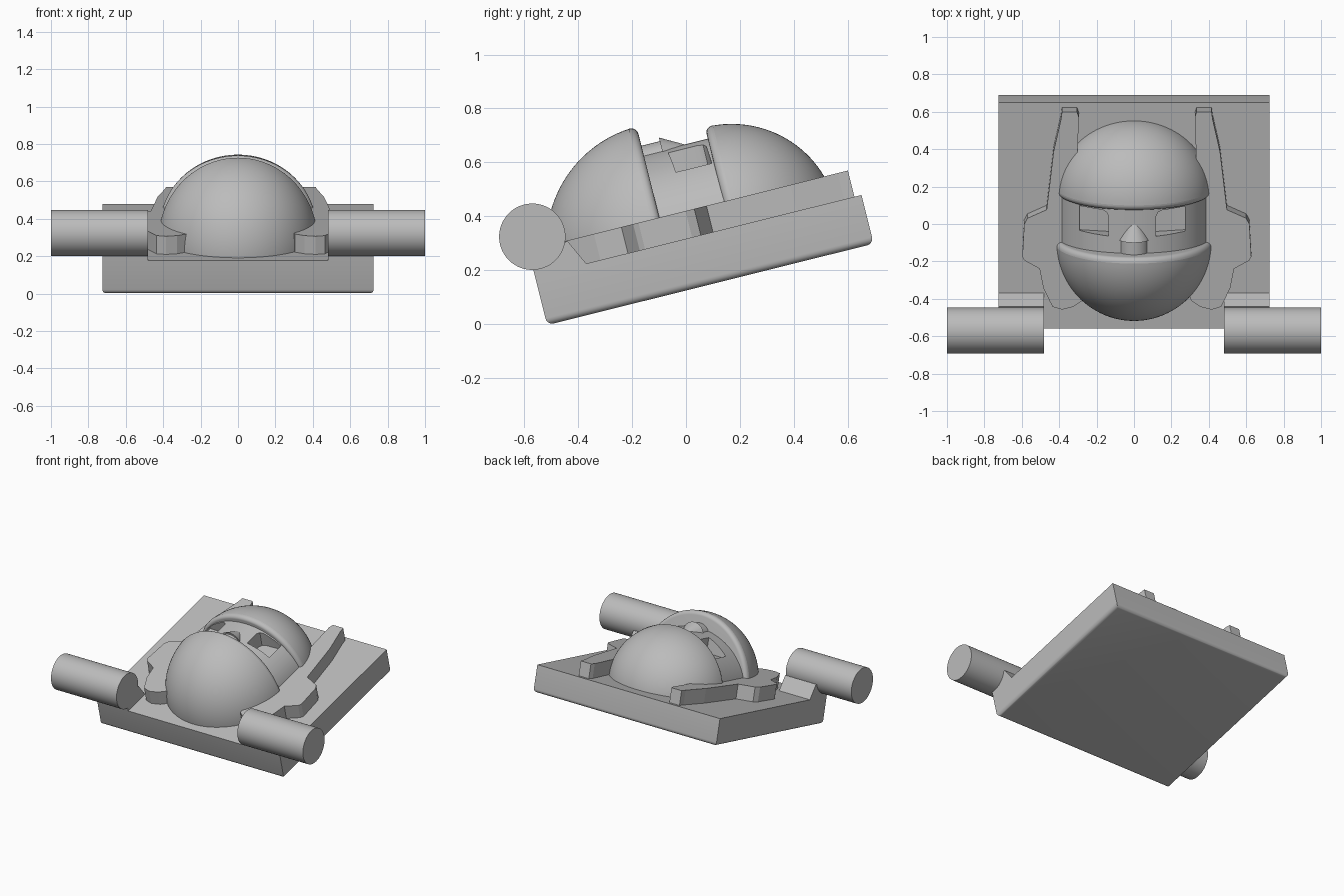
import bpy, bmesh, math
from mathutils import Matrix

if "Cube" in bpy.data.objects:
    bpy.data.objects.remove(bpy.data.objects["Cube"])

TILT = math.radians(14)
DECK = 0.308       # height of the slab top, before tilting

grey = bpy.data.materials.new("plain_grey")
grey.use_nodes = True
grey.diffuse_color = (0.5, 0.5, 0.5, 1)
grey.node_tree.nodes["Principled BSDF"].inputs["Base Color"].default_value = (0.5, 0.5, 0.5, 1)


def finish(name, bm, smooth=False):
    """Turn a bmesh into a tilted object."""
    bmesh.ops.remove_doubles(bm, verts=bm.verts, dist=1e-5)
    bmesh.ops.recalc_face_normals(bm, faces=bm.faces)
    mesh = bpy.data.meshes.new(name)
    bm.to_mesh(mesh)
    bm.free()
    ob = bpy.data.objects.new(name, mesh)
    bpy.context.collection.objects.link(ob)
    ob.rotation_euler.x = TILT
    mesh.materials.append(grey)
    if smooth:
        shade(ob)
    return ob


def shade(ob):
    bpy.ops.object.select_all(action='DESELECT')
    ob.select_set(True)
    bpy.context.view_layer.objects.active = ob
    bpy.ops.object.shade_smooth_by_angle(angle=math.radians(35))


def prism(name, points, low, high, axis='z', smooth=False):
    """Extrude an outline along z (points are x, y) or x (points are y, z)."""
    bm = bmesh.new()
    place = (lambda p, h: (p[0], p[1], h)) if axis == 'z' else (lambda p, h: (h, p[0], p[1]))
    face = bm.faces.new([bm.verts.new(place(p, low)) for p in points])
    new = bmesh.ops.extrude_face_region(bm, geom=[face])['geom']
    step = (0, 0, high - low) if axis == 'z' else (high - low, 0, 0)
    bmesh.ops.translate(bm, verts=[g for g in new if isinstance(g, bmesh.types.BMVert)], vec=step)
    return finish(name, bm, smooth)


def half_lathe(name, profile, rx, rz, centre, steps=64):
    """Sweep (y, radius) points over the upper half turn about the y axis."""
    bm = bmesh.new()
    rows = []
    for i in range(steps + 1):
        a = math.pi * i / steps
        rows.append([bm.verts.new((rx * r * math.cos(a), centre[0] + y, centre[1] + rz * r * math.sin(a)))
                     for y, r in profile])
    for a, b in zip(rows, rows[1:]):
        for j in range(len(profile) - 1):
            bm.faces.new((a[j], a[j + 1], b[j + 1], b[j]))
    bmesh.ops.dissolve_degenerate(bm, edges=bm.edges, dist=1e-6)
    return finish(name, bm, True)


def dome_profile(depth, direction, bead=0.03):
    """Quarter arc with a rounded rim and a flat inner wall."""
    arc = [(direction * depth * math.cos(t), math.sin(t))
           for t in [math.pi / 2 * i / 28 for i in range(28)]]
    rim = [(direction * bead * (1 - math.sin(t)), 1 - bead * 2 * (1 - math.cos(t)))
           for t in [math.pi / 2 * i / 6 for i in range(7)]]
    return arc + rim + [(0, 0)]


# Tilted slab with rounded underside edges
bm = bmesh.new()
bmesh.ops.create_cube(bm, size=1, matrix=Matrix.Translation((0, 0.1235, 0.215))
                      @ Matrix.Diagonal((1.45, 1.247, 0.186, 1)))
under = [e for e in bm.edges if all(v.co.z < 0.2 for v in e.verts)]
bmesh.ops.bevel(bm, geom=under, offset=0.025, segments=5, profile=0.5, affect='EDGES')
finish("base_slab", bm, True)

# Front rollers and the wedges that carry them
for side, label in ((1, "left"), (-1, "right")):
    bm = bmesh.new()
    bmesh.ops.create_cone(bm, cap_ends=True, segments=64, radius1=0.123, radius2=0.123, depth=0.52,
                          matrix=Matrix.Translation((side * 0.74, -0.474, 0.453))
                          @ Matrix.Rotation(math.pi / 2, 4, 'Y'))
    finish(label + "_roller", bm, True)
    prism(label + "_wedge", [(-0.5, DECK), (-0.304, DECK), (-0.352, 0.407), (-0.5, 0.35)],
          side * 0.48, side * 0.725, 'x')

# Raised side wings hugging the head
wing = [(0.31, 0.69), (0.32, 0.72), (0.40, 0.72), (0.405, 0.68), (0.445, 0.50), (0.482, 0.18),
        (0.585, 0.133), (0.602, 0.10), (0.612, -0.08), (0.60, -0.10), (0.52, -0.145),
        (0.50, -0.25), (0.465, -0.325), (0.45, -0.355), (0.40, -0.37), (0.34, -0.355),
        (0.29, -0.32), (0.27, -0.25), (0.29, 0.20), (0.32, 0.40)]
for side, label in ((1, "left"), (-1, "right")):
    prism(label + "_wing", [(side * x + 0.015, y) for x, y in wing], DECK - 0.01, 0.408)

# Domes at the chin and the crown
half_lathe("lower_dome", dome_profile(0.445, -1), 0.425, 0.455, (0.0, 0.30))
half_lathe("upper_dome", dome_profile(0.40, 1), 0.417, 0.392, (0.245, 0.30))

# Face band between the domes
arch = [(0.405 * math.cos(math.pi * i / 64), 0.30 + 0.348 * math.sin(math.pi * i / 64))
        for i in range(65)]
bm = bmesh.new()
ends = [[bm.verts.new((x, y, z)) for x, z in arch] for y in (-0.03, 0.28)]
for i in range(len(arch)):
    j = (i + 1) % len(arch)
    bm.faces.new((ends[0][i], ends[0][j], ends[1][j], ends[1][i]))
for ring in ends:
    bm.faces.new(ring)
face = finish("face_band", bm)

# Sunken eyes
eye = [(0.127, 0.09), (0.283, 0.10), (0.283, 0.237), (0.16, 0.232), (0.138, 0.222), (0.127, 0.20)]
for side in (1, -1):
    cutter = prism("eye_cutter", [(side * x - 0.009, y) for x, y in eye], 0.525, 0.8)
    cutter.hide_render = True
    cut = face.modifiers.new("eye", 'BOOLEAN')
    cut.operation = 'DIFFERENCE'
    cut.solver = 'EXACT'
    cut.object = cutter
    bpy.context.view_layer.objects.active = face
    bpy.ops.object.modifier_apply(modifier=cut.name)
    bpy.data.objects.remove(cutter)
shade(face)


# Nose: a tapered bridge over a round lower part
def nose_part(name, y0, y1, r0, r1, z):
    bm = bmesh.new()
    bmesh.ops.create_cone(bm, cap_ends=True, segments=40, radius1=r0, radius2=r1, depth=y1 - y0,
                          matrix=Matrix.Translation((0, (y0 + y1) / 2, z))
                          @ Matrix.Rotation(-math.pi / 2, 4, 'X'))
    finish(name, bm, True)


nose_part("nose_bridge", 0.07, 0.20, 0.082, 0.01, 0.614)
nose_part("nose_tip", -0.02, 0.07, 0.08, 0.08, 0.602)
